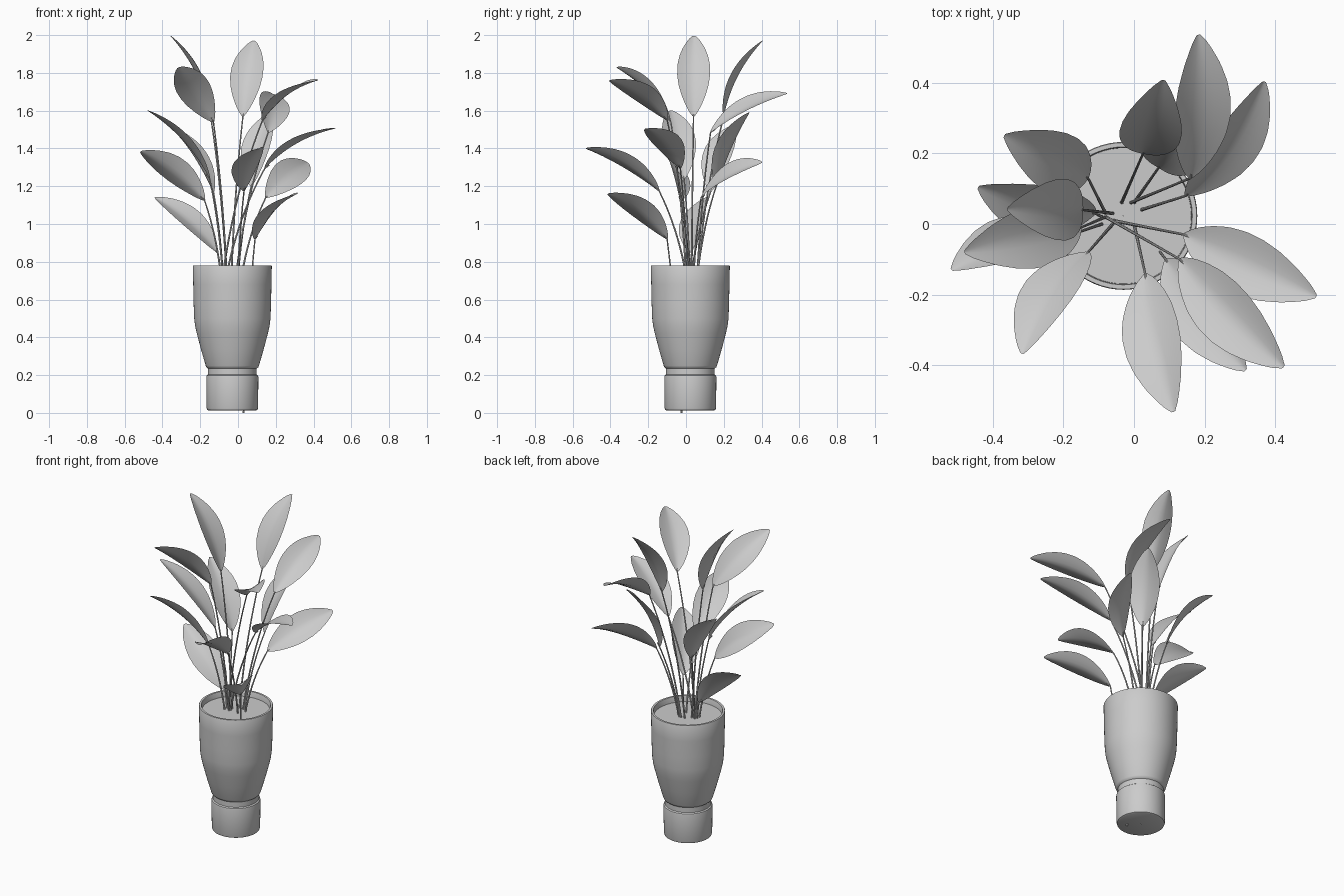
import bpy, math
from mathutils import Vector

if "Cube" in bpy.data.objects:
    bpy.data.objects.remove(bpy.data.objects["Cube"])

POT = Vector((-0.030, 0.023, 0))


def make_object(name, verts, faces, angle=40):
    mesh = bpy.data.meshes.new(name)
    mesh.from_pydata([tuple(v) for v in verts], [], faces)
    mesh.update()
    obj = bpy.data.objects.new(name, mesh)
    bpy.context.collection.objects.link(obj)
    bpy.ops.object.select_all(action='DESELECT')
    obj.select_set(True)
    bpy.context.view_layer.objects.active = obj
    bpy.ops.object.shade_smooth_by_angle(angle=math.radians(angle))
    return obj


def lathe(name, profile, n=64):
    verts = [POT + Vector((r * math.cos(2 * math.pi * i / n), r * math.sin(2 * math.pi * i / n), z))
             for r, z in profile for i in range(n)]
    faces = [(k * n + i, k * n + (i + 1) % n, (k + 1) * n + (i + 1) % n, (k + 1) * n + i)
             for k in range(len(profile) - 1) for i in range(n)]
    return make_object(name, verts, faces)


def interp(table, t):
    for (a, u), (b, v) in zip(table, table[1:]):
        if t <= b:
            return u + (v - u) * (t - a) / (b - a)
    return table[-1][1]


# half width along the leaf
WIDTH = [(0, .006), (.04, .021), (.1, .039), (.2, .060), (.32, .078), (.45, .087), (.58, .086),
         (.7, .076), (.82, .057), (.91, .036), (.97, .019), (1, .006)]


def leaf(name, base, tip, roll=0, rows=24, cols=8, arch=.032, cup=.025):
    base, tip, a = Vector(base), Vector(tip), math.radians(roll)
    d = (tip - base).normalized()
    s0 = d.cross(Vector((0, 0, 1))).normalized()
    u0 = s0.cross(d)
    # roll the blade around its own axis
    up = u0 * math.cos(a) + s0 * math.sin(a)
    side = s0 * math.cos(a) - u0 * math.sin(a)
    verts = []
    for i in range(rows + 1):
        t = i / rows
        w = interp(WIDTH, t)
        mid = base.lerp(tip, t) + up * arch * 4 * t * (1 - t)
        for j in range(cols + 1):
            s = 2 * j / cols - 1
            verts.append(mid + side * w * s + up * cup * (w / .088) * abs(s) ** 1.4)
    c = cols + 1
    faces = [(i * c + j, i * c + j + 1, (i + 1) * c + j + 1, (i + 1) * c + j)
             for i in range(rows) for j in range(cols)]
    return make_object(name, verts, faces, 60)


def stem(name, root, base, tip):
    root, base, tip = Vector(root), Vector(base), Vector(tip)
    knee = root.lerp(base, .3)
    knee.z = root.z + (base.z - root.z) * .55
    # curve up from the soil and run a little way under the leaf
    pts = [root * (1 - t) ** 2 + knee * 2 * t * (1 - t) + base * t * t
           for t in (i / 10 for i in range(11))]
    pts.append(base.lerp(tip, .06) + Vector((0, 0, .004)))
    n, verts = 8, []
    for k, p in enumerate(pts):
        d = (pts[min(k + 1, len(pts) - 1)] - pts[max(k - 1, 0)]).normalized()
        u = d.cross(Vector((0, 1, 0))).normalized()
        v = d.cross(u)
        r = .0052 - .002 * k / len(pts)
        for i in range(n):
            a = 2 * math.pi * i / n
            verts.append(p + u * r * math.cos(a) + v * r * math.sin(a))
    faces = [(k * n + i, k * n + (i + 1) % n, (k + 1) * n + (i + 1) % n, (k + 1) * n + i)
             for k in range(len(pts) - 1) for i in range(n)]
    faces += [tuple(range(n))[::-1], tuple(range((len(pts) - 1) * n, len(pts) * n))]
    return make_object(name, verts, faces)


# pot with foot, neck groove, flared body and rim
lathe("pot", [(.001, .012), (.125, .012), (.133, .016), (.136, .025), (.138, .19), (.136, .198),
              (.129, .203), (.129, .235), (.137, .241), (.141, .25), (.167, .34), (.188, .42),
              (.197, .46), (.202, .50), (.205, .58), (.207, .68), (.209, .776), (.207, .78),
              (.195, .78), (.193, .776), (.191, .72)])
lathe("soil", [(.192, .745), (.001, .745)])

# root, leaf base, leaf tip and roll for every leaf
Z = .73
PLANT = [
    ((-.01, .06, Z), (.16, .13, 1.485), (.182, .535, 1.69), 25),
    ((.02, .04, Z), (.147, .08, 1.14), (.368, .403, 1.325), 40),
    ((-.035, .06, Z), (.026, .2, 1.57), (.084, .407, 1.97), 5),
    ((-.06, .03, Z), (-.145, .04, 1.57), (-.358, .042, 1.996), 0),
    ((-.06, .0, Z), (-.13, -.08, 1.54), (-.315, -.367, 1.828), 38),
    ((-.08, .02, Z), (.13, -.1, 1.55), (.423, -.404, 1.76), 15),
    ((.0, .0, Z), (.032, -.142, 1.175), (.112, -.531, 1.40), 20),
    ((.03, -.024, 0), (.09, -.1, .92), (.316, -.413, 1.16), 20),
    ((-.06, .01, Z), (.142, -.03, 1.295), (.515, -.205, 1.505), 5),
    ((.0, .06, Z), (.07, .16, 1.2), (.175, .335, 1.59), 0),
    ((-.09, .02, Z), (-.11, .03, .85), (-.44, .105, 1.14), -30),
    ((-.08, .03, Z), (-.13, .13, 1.17), (-.367, .25, 1.52), 0),
    ((-.08, .02, Z), (-.15, -.01, 1.24), (-.479, -.08, 1.6), 0),
    ((-.09, .0, Z), (-.177, -.03, 1.125), (-.515, -.13, 1.383), 42),
]
for i, (root, base, tip, roll) in enumerate(PLANT, 1):
    stem(f"stem_{i:02d}", root, base, tip)
    leaf(f"leaf_{i:02d}", base, tip, roll)
